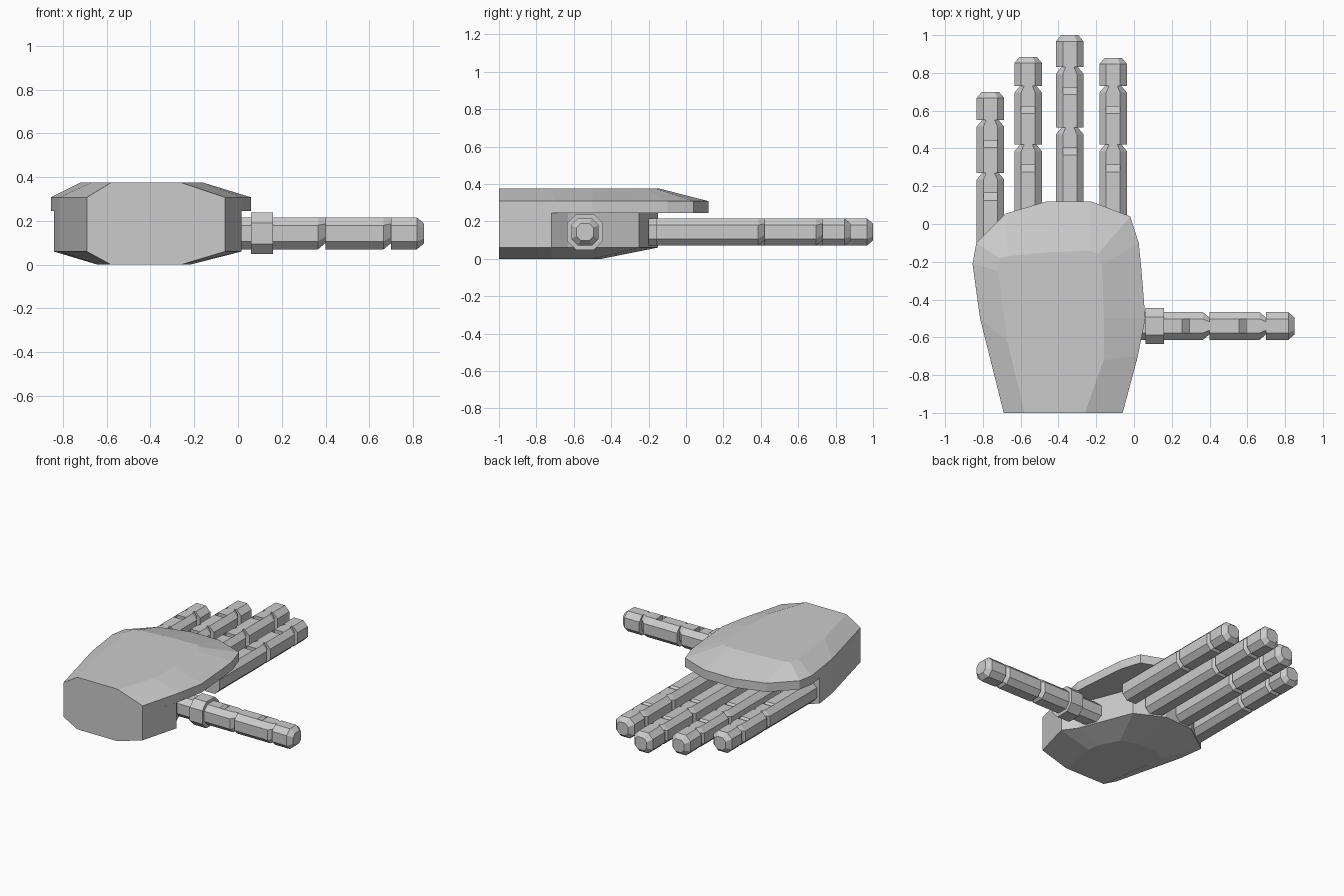
import bpy, bmesh, math
from mathutils import Matrix

if "Cube" in bpy.data.objects:
    bpy.data.objects.remove(bpy.data.objects["Cube"])

grey = bpy.data.materials.new("light_grey")
grey.diffuse_color = (0.6, 0.6, 0.6, 1)
grey.use_nodes = True
grey.node_tree.nodes["Principled BSDF"].inputs["Base Color"].default_value = grey.diffuse_color


def finish(bm, name, matrix=None):
    """Turn a bmesh into a flat shaded grey object."""
    bmesh.ops.recalc_face_normals(bm, faces=bm.faces)
    mesh = bpy.data.meshes.new(name)
    bm.to_mesh(mesh)
    bm.free()
    mesh.materials.append(grey)
    ob = bpy.data.objects.new(name, mesh)
    bpy.context.collection.objects.link(ob)
    if matrix:
        mesh.transform(matrix)
    return ob


def loft(bm, rings, skip=()):
    """Bridge closed rings of points, cap both ends, leave out skipped quads."""
    vs = [[bm.verts.new(p) for p in ring] for ring in rings]
    n = len(vs[0])
    for i in range(len(vs) - 1):
        for k in range(n):
            if (i, k) not in skip:
                j = (k + 1) % n
                bm.faces.new((vs[i][k], vs[i][j], vs[i + 1][j], vs[i + 1][k]))
    bm.faces.new(vs[0])
    bm.faces.new(vs[-1])
    return vs


def octagon(y, r, flat, sx=1.0, sz=1.0, top=0.0):
    """Chamfered square across the y axis, scaled in z about height top."""
    pts = [(r, flat), (flat, r), (-flat, r), (-r, flat),
           (-r, -flat), (-flat, -r), (flat, -r), (r, -flat)]
    return [(x * sx, y, top + (z - top) * sz) for x, z in pts]


R, F = 0.073, 0.037


def segment(name, y0, y1, matrix, tip=False):
    """One finger bone: tapered far end, sloped pit in the top unless a tip."""
    bm = bmesh.new()
    if tip:
        loft(bm, [octagon(y0, R, F), octagon(y1 - 0.033, R, F),
                  octagon(y1, R, F, 0.62, 0.62)])
    else:
        p0, p1 = y1 - 0.145, y1 - 0.107
        vs = loft(bm, [octagon(y0, R, F), octagon(p0, R, F), octagon(p1, R, F),
                       octagon(y1 - 0.035, R, F),
                       octagon(y1, R, F, 0.6, 0.8, R)], skip={(1, 1)})
        a0, b0, a1, b1 = vs[1][1], vs[1][2], vs[2][1], vs[2][2]
        a = bm.verts.new((F, p1, R - 0.035))
        b = bm.verts.new((-F, p1, R - 0.035))
        for f in ((a0, b0, b, a), (a1, b1, b, a), (a0, a1, a), (b0, b1, b)):
            bm.faces.new(f)
    finish(bm, name, matrix)


def finger(name, ys, matrix):
    for part, y0, y1 in zip(("base", "middle", "tip"), ys, ys[1:]):
        segment(f"{name}_{part}", y0, y1, matrix, part == "tip")


# Four fingers
for name, x, ys in (("little_finger", -0.76, (-0.3, 0.27, 0.55, 0.70)),
                    ("ring_finger", -0.56, (-0.2, 0.42, 0.73, 0.885)),
                    ("middle_finger", -0.34, (-0.2, 0.51, 0.83, 1.0)),
                    ("index_finger", -0.11, (-0.16, 0.42, 0.73, 0.88))):
    finger(name, ys, Matrix.Translation((x, 0, 0.143)))

# Thumb with its collar
thumb = Matrix.Translation((0, -0.54, 0.143)) @ Matrix.Rotation(-math.pi / 2, 4, "Z")
finger("thumb", (-0.12, 0.40, 0.70, 0.85), thumb)
bm = bmesh.new()
loft(bm, [octagon(0.06, 0.095, 0.048), octagon(0.16, 0.095, 0.048)])
finish(bm, "thumb_collar", thumb)


def at(points, z):
    return [(x, y, z) for x, y in points]


# Palm: upright walls and a shallow faceted underside
wall = [(-.06, -1), (.015, -.72), (-.05, -.63), (-.2, -.25), (-.4, -.15),
        (-.62, -.16), (-.84, -.32), (-.815, -.5), (-.69, -1)]
under = [(-.26, -1), (-.22, -.72), (-.23, -.63), (-.3, -.5), (-.42, -.45),
         (-.56, -.45), (-.64, -.5), (-.64, -.62), (-.58, -1)]
bm = bmesh.new()
loft(bm, [at(under, 0), at(wall, 0.06), at(wall, 0.246)])
finish(bm, "palm")

# Back of the hand: overhanging shell with a sloped border
rim = [(-.69, -1), (-.815, -.5), (-.855, -.21), (-.835, -.1), (-.68, .055),
       (-.46, .12), (-.23, .12), (-.02, .04), (.025, -.1), (.04, -.25),
       (.06, -.5), (.02, -.7), (-.06, -1)]
crown = [(-.58, -1), (-.67, -.62), (-.72, -.25), (-.71, -.18), (-.67, -.17),
         (-.46, -.15), (-.23, -.14), (-.19, -.16), (-.17, -.22), (-.165, -.3),
         (-.16, -.5), (-.16, -.72), (-.26, -1)]
bm = bmesh.new()
loft(bm, [at(rim, 0.245), at(rim, 0.308), at(crown, 0.375)])
finish(bm, "back_shell")
